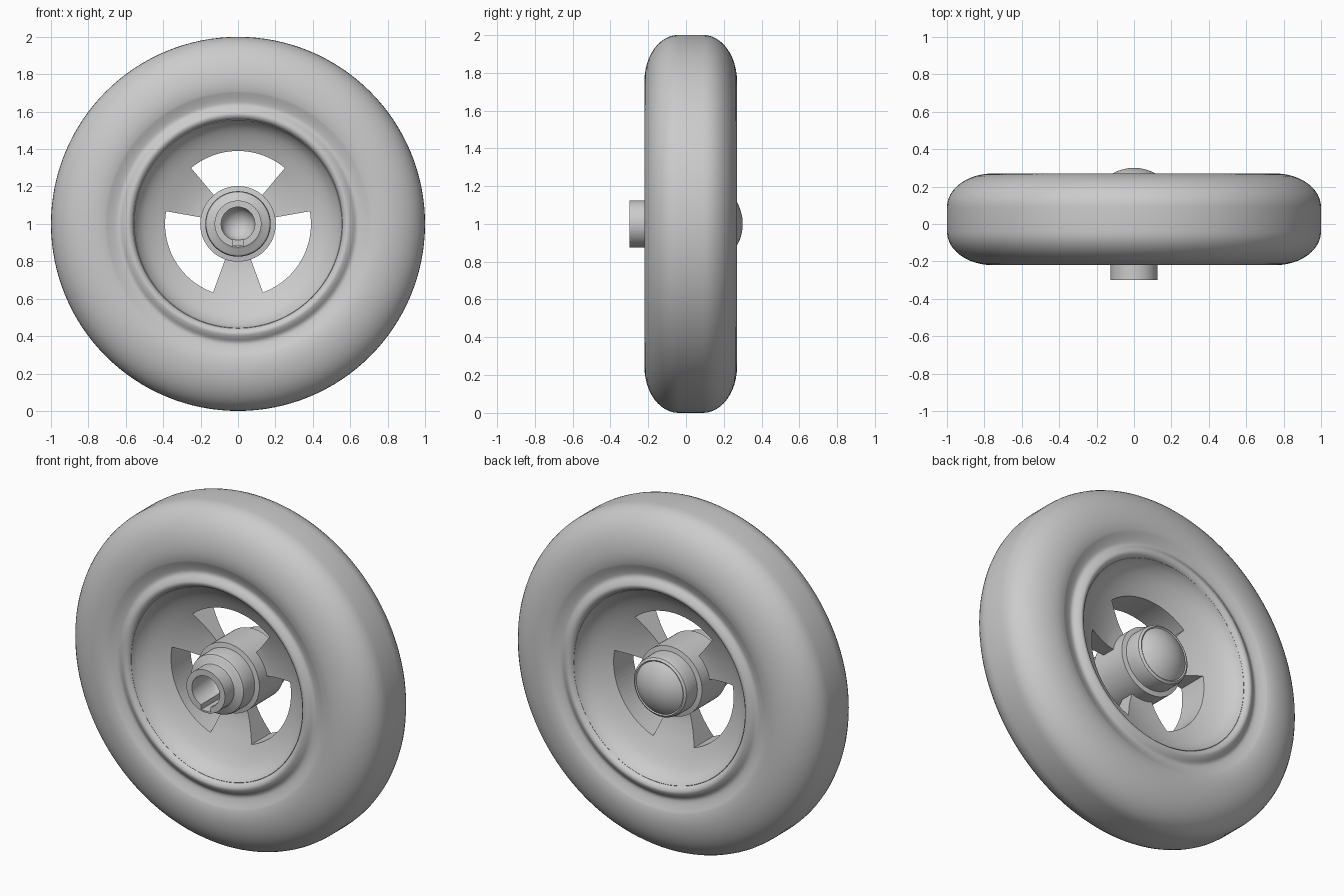
import bpy, bmesh, math
from mathutils import Vector

if "Cube" in bpy.data.objects:
    bpy.data.objects.remove(bpy.data.objects["Cube"])

MID = 0.025      # middle plane of the tyre along y
AXLE = 1.0       # axle height


def finish(name, bm, angle=35):
    bmesh.ops.recalc_face_normals(bm, faces=bm.faces)
    me = bpy.data.meshes.new(name)
    bm.to_mesh(me)
    bm.free()
    ob = bpy.data.objects.new(name, me)
    bpy.context.collection.objects.link(ob)
    smooth(ob, angle)
    return ob


def smooth(ob, angle=35):
    bpy.ops.object.select_all(action='DESELECT')
    ob.select_set(True)
    bpy.context.view_layer.objects.active = ob
    bpy.ops.object.shade_smooth_by_angle(angle=math.radians(angle))


def lathe(name, pts, segs=128, closed=True, angle=35):
    """Revolve (radius, y offset) points around the axle."""
    bm = bmesh.new()
    rings = []
    for r, y in pts:
        if r < 1e-5:
            rings.append([bm.verts.new((0, MID + y, AXLE))] * segs)
        else:
            rings.append([bm.verts.new((r * math.cos(2 * math.pi * i / segs), MID + y,
                                        AXLE + r * math.sin(2 * math.pi * i / segs)))
                          for i in range(segs)])
    n = len(rings)
    for k in range(n if closed else n - 1):
        a, b = rings[k], rings[(k + 1) % n]
        for i in range(segs):
            j = (i + 1) % segs
            quad = list(dict.fromkeys((a[i], a[j], b[j], b[i])))
            if len(quad) > 2:
                bm.faces.new(quad)
    return finish(name, bm, angle)


def spline(pts, steps=5):
    """Catmull-Rom smoothing of an open 2D profile."""
    p = [Vector(q) for q in [pts[0]] + pts + [pts[-1]]]
    out = []
    for i in range(1, len(p) - 2):
        a, b, c, d = p[i - 1:i + 3]
        for s in range(steps):
            t = s / steps
            out.append(tuple(0.5 * (2 * b + (c - a) * t + (2 * a - 5 * b + 4 * c - d) * t * t
                                    + (3 * b - a - 3 * c + d) * t ** 3)))
    return out + [tuple(pts[-1])]


def mirrored(half):
    """Add the opposite side to a half profile."""
    return half + [(r, -y) for r, y in reversed(half)]


def cut(ob, cutter):
    mod = ob.modifiers.new("cut", 'BOOLEAN')
    mod.operation = 'DIFFERENCE'
    mod.solver = 'EXACT'
    mod.object = cutter
    bpy.ops.object.select_all(action='DESELECT')
    ob.select_set(True)
    bpy.context.view_layer.objects.active = ob
    bpy.ops.object.modifier_apply(modifier=mod.name)
    bpy.data.objects.remove(cutter)


# Tyre: raised bead, shallow groove, round shoulder, flat tread
bead = spline([(0.555, -0.215), (0.568, -0.235), (0.587, -0.243), (0.608, -0.235),
               (0.635, -0.218), (0.665, -0.222), (0.71, -0.24)], 4)
shoulder = [(0.755 + 0.245 * math.sin(t), -0.065 - 0.18 * math.cos(t))
            for t in [math.pi / 2 * i / 12 for i in range(13)]]
lathe("tyre", mirrored(bead + shoulder))

# Wheel disc: dished on both sides
dish = spline([(0.19, -0.04), (0.25, -0.046), (0.32, -0.064), (0.39, -0.09),
               (0.46, -0.122), (0.51, -0.155), (0.542, -0.192), (0.556, -0.222)], 4)
disc = lathe("wheel_disc", mirrored(dish + [(0.575, -0.21)]))

# Three windows cut between the spokes
for centre in (90, 210, 330):
    bm = bmesh.new()
    loop = []
    for r, order in ((0.39, 1), (0.2, -1)):
        for i in range(25):
            a = math.radians(centre + order * (-40 + 80 * i / 24))
            loop.append(bm.verts.new((r * math.cos(a), MID - 0.2, AXLE + r * math.sin(a))))
    face = bm.faces.new(loop)
    ext = bmesh.ops.extrude_face_region(bm, geom=[face])
    bmesh.ops.translate(bm, vec=(0, 0.4, 0),
                        verts=[v for v in ext['geom'] if isinstance(v, bmesh.types.BMVert)])
    cutter = finish("window_cutter", bm)
    cutter.hide_render = True
    cut(disc, cutter)
smooth(disc)

# Hub: blind bore, stub, shoulder, flange and domed rear cap
front = [(0, -0.09), (0.04, -0.10), (0.075, -0.125), (0.09, -0.165), (0.09, -0.325),
         (0.125, -0.325), (0.125, -0.24), (0.135, -0.232), (0.16, -0.226),
         (0.171, -0.218), (0.175, -0.205), (0.175, -0.12), (0.202, -0.115)]
back = [(0.202, 0.115), (0.175, 0.12), (0.175, 0.195), (0.17, 0.215), (0.158, 0.224)]
R = 0.235
dome = [(R * math.sin(t), 0.275 - R + R * math.cos(t))
        for t in [0.70 * (1 - i / 10) for i in range(11)]]
hub = lathe("hub", front + back + dome, 96, closed=False)

# Keyway in the bore
bm = bmesh.new()
bmesh.ops.create_cube(bm, size=1)
bmesh.ops.scale(bm, vec=(0.06, 0.2, 0.065), verts=bm.verts)
bmesh.ops.translate(bm, vec=(0, -0.23, AXLE - 0.0825), verts=bm.verts)
key = finish("key_cutter", bm)
key.hide_render = True
cut(hub, key)
smooth(hub)
